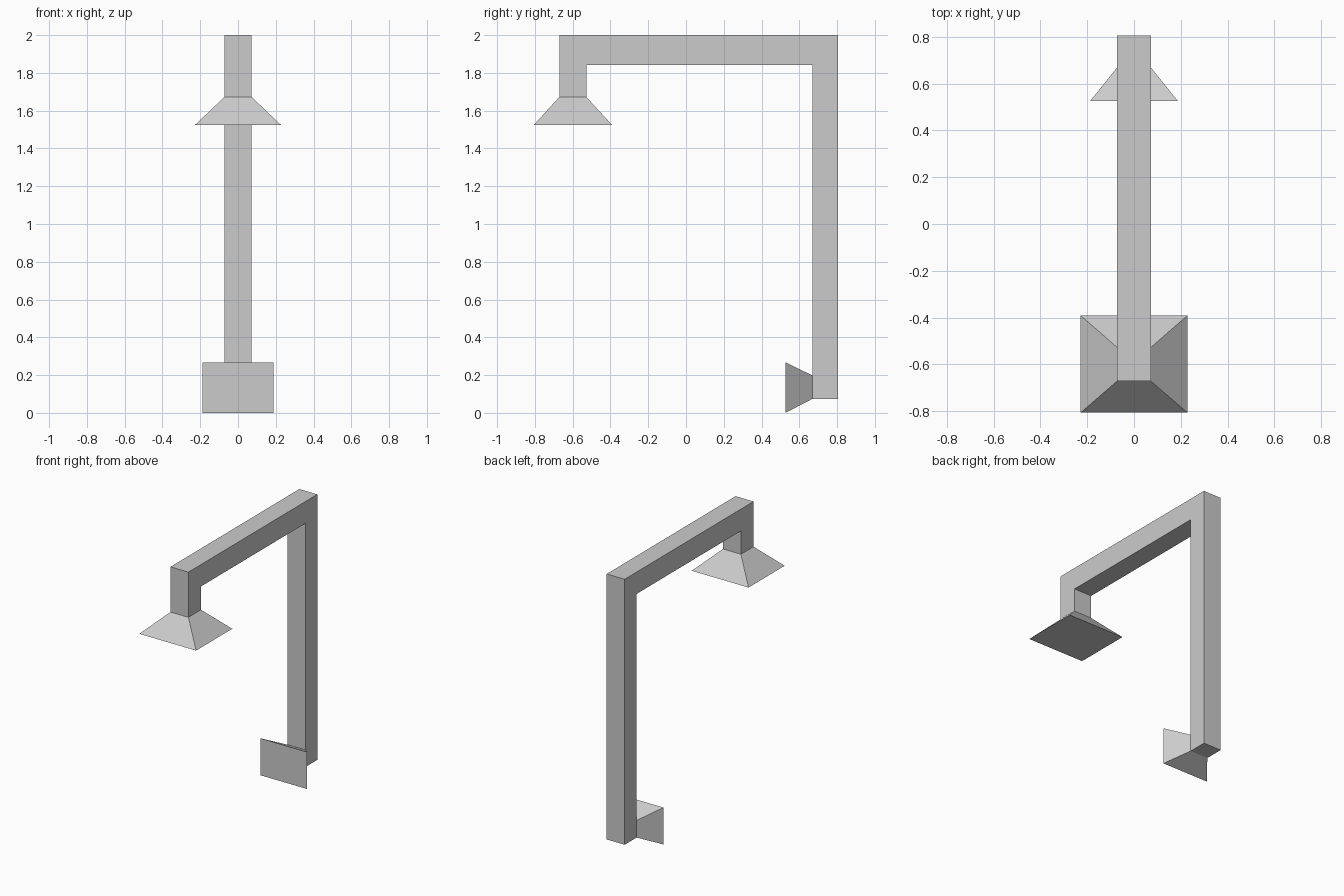
import bpy
import bmesh

if "Cube" in bpy.data.objects:
    bpy.data.objects.remove(bpy.data.objects["Cube"])

HALF = 0.072  # half width of the square tube


def new_object(name, bm):
    bmesh.ops.recalc_face_normals(bm, faces=bm.faces[:])
    mesh = bpy.data.meshes.new(name)
    bm.to_mesh(mesh)
    bm.free()
    obj = bpy.data.objects.new(name, mesh)
    bpy.context.collection.objects.link(obj)
    return obj


def extruded_profile(name, points, half):
    """Extrude a (y, z) outline symmetrically along x."""
    bm = bmesh.new()
    face = bm.faces.new([bm.verts.new((-half, y, z)) for y, z in points])
    ext = bmesh.ops.extrude_face_region(bm, geom=[face])
    moved = [g for g in ext["geom"] if isinstance(g, bmesh.types.BMVert)]
    bmesh.ops.translate(bm, vec=(2 * half, 0, 0), verts=moved)
    return new_object(name, bm)


def flare(name, small, large):
    """Closed four-sided flare between two rings of corner points."""
    bm = bmesh.new()
    a = [bm.verts.new(p) for p in small]
    b = [bm.verts.new(p) for p in large]
    bm.faces.new(a)
    bm.faces.new(b)
    for i in range(4):
        j = (i + 1) % 4
        bm.faces.new((a[i], a[j], b[j], b[i]))
    return new_object(name, bm)


def ring_z(hx, y0, y1, z):
    return [(-hx, y0, z), (hx, y0, z), (hx, y1, z), (-hx, y1, z)]


def ring_y(hx, z0, z1, y):
    return [(-hx, y, z0), (hx, y, z0), (hx, y, z1), (-hx, y, z1)]


# Bent square tube: post, horizontal arm and short drop
extruded_profile("lamp_arm", [
    (0.806, 0.074), (0.806, 2.0), (-0.671, 2.0), (-0.671, 1.672),
    (-0.527, 1.672), (-0.527, 1.841), (0.669, 1.841), (0.669, 0.074)], HALF)

# Flared shade hanging from the drop
flare("lamp_shade",
      ring_z(HALF, -0.671, -0.527, 1.672),
      ring_z(0.228, -0.806, -0.391, 1.524))

# Flared wall mount at the foot of the post
flare("wall_mount",
      ring_y(HALF, 0.074, 0.198, 0.669),
      ring_y(0.187, 0.0, 0.268, 0.526))
